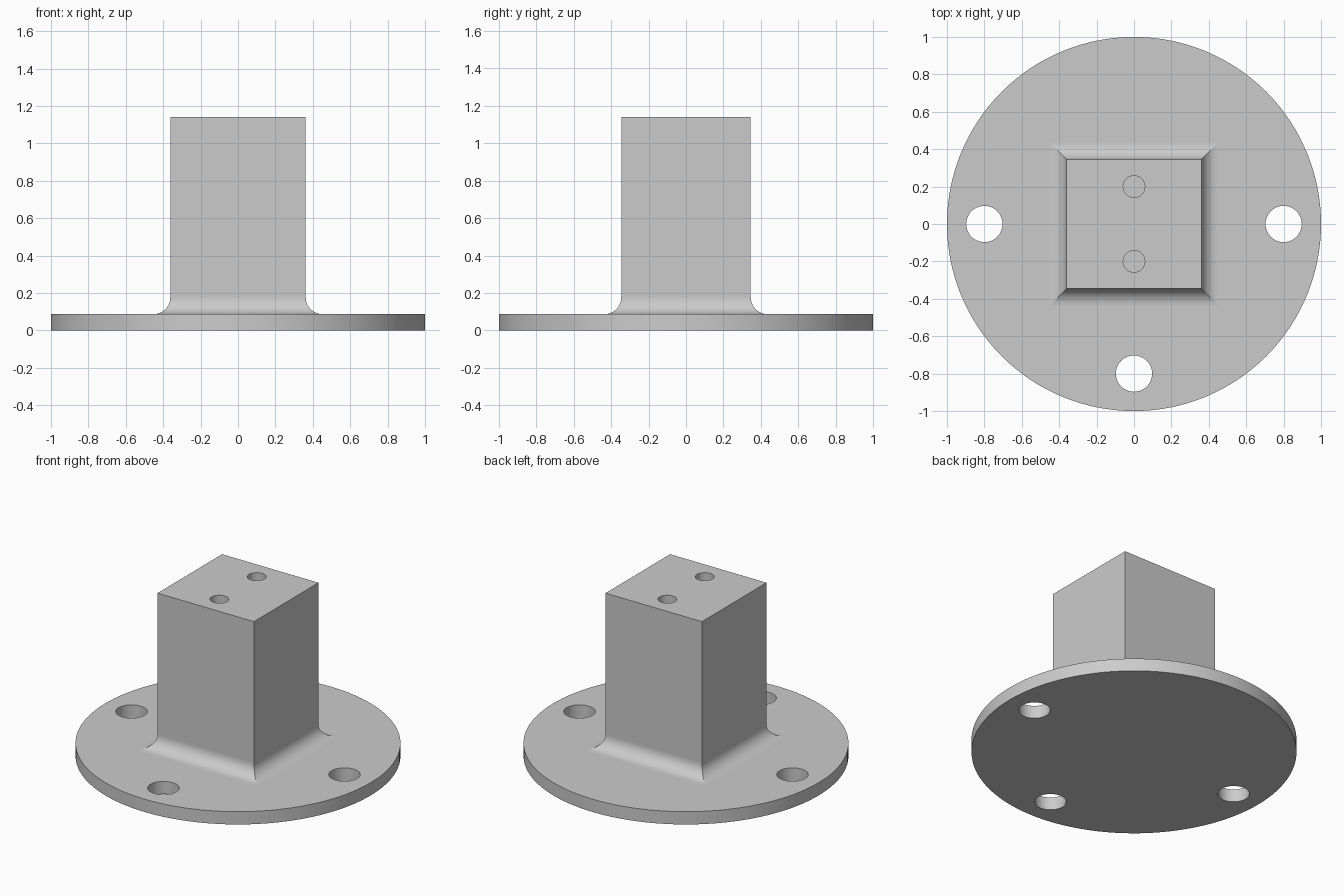
import bpy
import bmesh
from math import sin, cos, pi

cube = bpy.data.objects.get("Cube")
if cube:
    bpy.data.objects.remove(cube, do_unlink=True)

FLANGE_TOP, POST_TOP = 0.087, 1.14
HALF_X, HALF_Y = 0.362, 0.346
FILLET, STEPS = 0.09, 12
BOLT_RADIUS, BOLT_OFFSET = 0.097, 0.8
PIN_RADIUS, PIN_OFFSET, PIN_DEPTH = 0.058, 0.2, 0.4

bm = bmesh.new()


def circle(x, y, z, radius, sides):
    return [bm.verts.new((x + radius * cos(2 * pi * i / sides),
                          y + radius * sin(2 * pi * i / sides), z))
            for i in range(sides)]


def rectangle(grow, z):
    x, y = HALF_X + grow, HALF_Y + grow
    return [bm.verts.new((sx * x, sy * y, z))
            for sx, sy in ((-1, -1), (1, -1), (1, 1), (-1, 1))]


def wall(lower, upper, smooth=True):
    for i in range(len(lower)):
        j = (i + 1) % len(lower)
        face = bm.faces.new((lower[i], lower[j], upper[j], upper[i]))
        face.smooth = smooth


def fill(*loops):
    """Flat face bounded by the first loop, with the others as holes."""
    edges = []
    for loop in loops:
        for a, b in zip(loop, loop[1:] + loop[:1]):
            edges.append(bm.edges.get((a, b)) or bm.edges.new((a, b)))
    bmesh.ops.triangle_fill(bm, use_beauty=True, use_dissolve=False,
                            edges=edges, normal=(0, 0, 1))


# Flange rim
rim_low = circle(0, 0, 0, 1, 128)
rim_high = circle(0, 0, FLANGE_TOP, 1, 128)
wall(rim_low, rim_high)

# Three through bolt holes: both sides and the front
bolts_low, bolts_high = [], []
for x, y in ((-BOLT_OFFSET, 0), (BOLT_OFFSET, 0), (0, -BOLT_OFFSET)):
    low = circle(x, y, 0, BOLT_RADIUS, 48)
    high = circle(x, y, FLANGE_TOP, BOLT_RADIUS, 48)
    wall(high, low)
    bolts_low.append(low)
    bolts_high.append(high)

# Concave fillet with mitred corners
foot = ring = rectangle(FILLET, FLANGE_TOP)
for k in range(1, STEPS + 1):
    t = pi / 2 * k / STEPS
    upper = rectangle(FILLET * (1 - sin(t)), FLANGE_TOP + FILLET * (1 - cos(t)))
    wall(ring, upper)
    for a, b in zip(ring, upper):
        bm.edges.get((a, b)).smooth = False
    ring = upper

# Straight post sides
post_rim = rectangle(0, POST_TOP)
wall(ring, post_rim, smooth=False)

# Two blind holes in the post top
pins = []
for y in (-PIN_OFFSET, PIN_OFFSET):
    mouth = circle(0, y, POST_TOP, PIN_RADIUS, 32)
    floor = circle(0, y, POST_TOP - PIN_DEPTH, PIN_RADIUS, 32)
    wall(mouth, floor)
    bm.faces.new(floor)
    pins.append(mouth)

# Flat faces that close the solid
fill(rim_low, *bolts_low)
fill(rim_high, foot, *bolts_high)
fill(post_rim, *pins)
bmesh.ops.recalc_face_normals(bm, faces=bm.faces)

mesh = bpy.data.meshes.new("flanged_post")
bm.to_mesh(mesh)
bm.free()
post = bpy.data.objects.new("flanged_post", mesh)
bpy.context.collection.objects.link(post)

# Plain grey finish
grey = bpy.data.materials.new("light_grey")
grey.use_nodes = True
colour = (0.6, 0.6, 0.6, 1)
grey.diffuse_color = colour
grey.node_tree.nodes["Principled BSDF"].inputs["Base Color"].default_value = colour
mesh.materials.append(grey)
